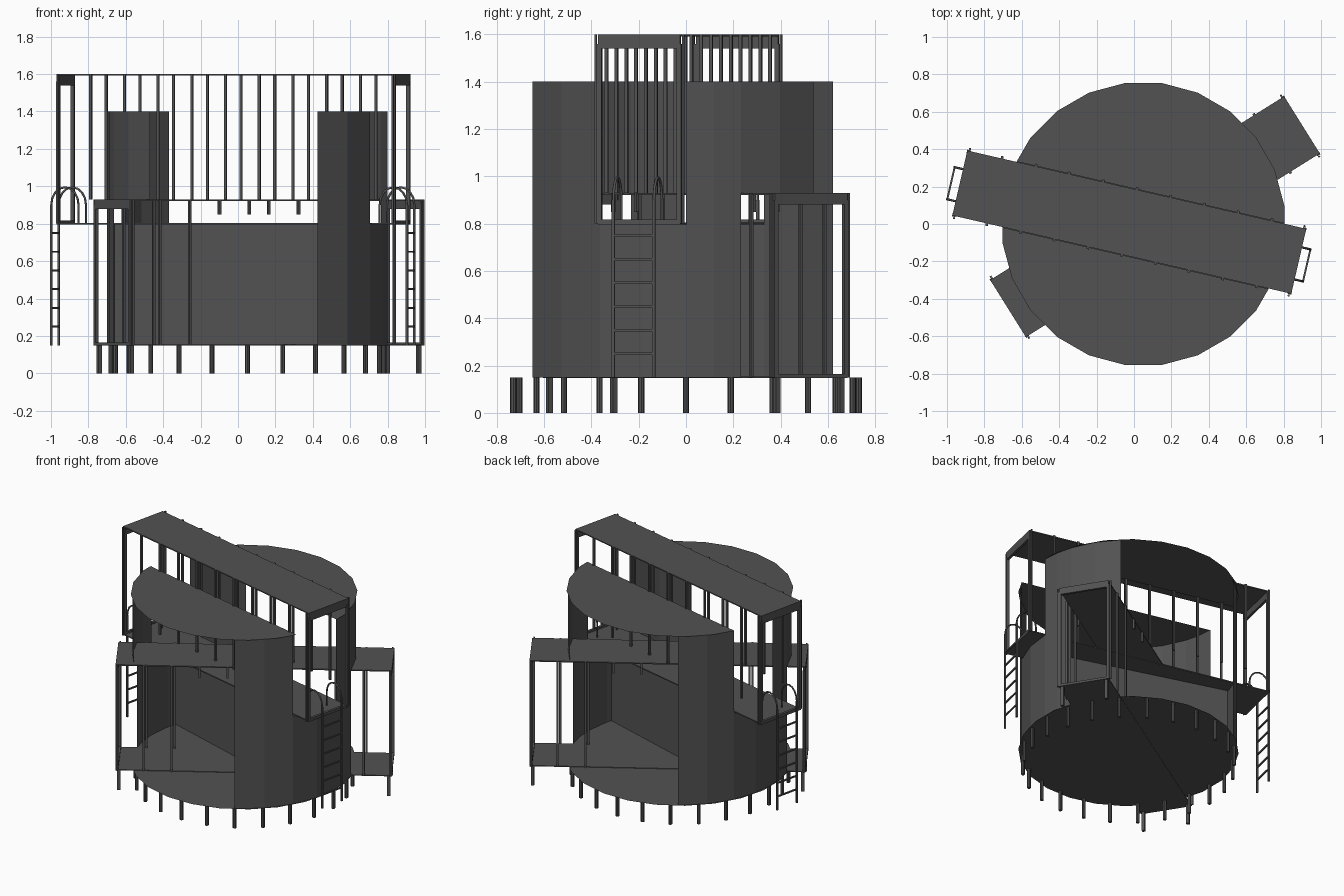
import bpy, bmesh, math
from mathutils import Matrix, Vector

if "Cube" in bpy.data.objects:
    bpy.data.objects.remove(bpy.data.objects["Cube"])

DC = Vector((0.05, 0, 0))            # drum centre
R = 0.75
FLOOR, DECK, HALL_TOP, CAP, TOP = 0.15, 0.80, 0.93, 1.40, 1.60

DARK = bpy.data.materials.new("dark_grey")
DARK.diffuse_color = (0.084, 0.084, 0.084, 1)
DARK.use_nodes = True
DARK.node_tree.nodes["Principled BSDF"].inputs["Base Color"].default_value = DARK.diffuse_color


def frame(x, y, deg):
    return Matrix.Translation((x, y, 0)) @ Matrix.Rotation(math.radians(deg), 4, 'Z')


BRIDGE = frame(-0.025, 0.01, -13)
HALL = frame(0.05, 0.0, 32)
DRUM = frame(0.05, 0.0, 0)


def link(name, data, mat):
    data.materials.append(DARK)
    ob = bpy.data.objects.new(name, data)
    ob.matrix_world = mat
    bpy.context.collection.objects.link(ob)
    return ob


def finish(name, bm, mat=Matrix()):
    me = bpy.data.meshes.new(name)
    bm.normal_update()
    bm.to_mesh(me)
    bm.free()
    return link(name, me, mat)


def add_box(bm, x0, x1, y0, y1, z0, z1):
    m = Matrix.Translation(((x0 + x1) / 2, (y0 + y1) / 2, (z0 + z1) / 2)) @ \
        Matrix.Diagonal((x1 - x0, y1 - y0, z1 - z0, 1))
    bmesh.ops.create_cube(bm, size=1, matrix=m)


def boxes(name, mat, items):
    bm = bmesh.new()
    for it in items:
        add_box(bm, *it)
    return finish(name, bm, mat)


def post(x, y, z0, z1, w=0.014):
    return (x - w / 2, x + w / 2, y - w / 2, y + w / 2, z0, z1)


# ---- drum floor and stilts
def disc():
    bm = bmesh.new()
    bmesh.ops.create_circle(bm, cap_ends=True, segments=24, radius=0.76,
                            matrix=Matrix.Rotation(math.radians(7.5), 4, 'Z'))
    return bm


bm = disc()
bmesh.ops.translate(bm, verts=bm.verts, vec=(0, 0, FLOOR))
finish("drum_floor", bm, DRUM)

bm = bmesh.new()
for i in range(24):
    a = math.radians(15 * i)
    bmesh.ops.create_cone(bm, cap_ends=True, segments=8, radius1=0.013, radius2=0.013, depth=FLOOR,
                          matrix=Matrix.Translation((0.73 * math.cos(a), 0.73 * math.sin(a), FLOOR / 2)))
finish("drum_stilts", bm, DRUM)

# ---- drum wall with notches for bridge and hallway, open at front and back
wall = [(-60, -29, FLOOR, CAP), (-29, 0, FLOOR, DECK), (0, 18, FLOOR, CAP),
        (18, 46, HALL_TOP, CAP),
        (124, 154, FLOOR, CAP), (154, 181, FLOOR, DECK), (181, 198, FLOOR, CAP),
        (198, 226, HALL_TOP, CAP)]
bm = bmesh.new()
for a0, a1, z0, z1 in wall:
    n = math.ceil((a1 - a0) / 16)
    for k in range(n):
        t = [math.radians(a0 + (a1 - a0) * (k + j) / n) for j in (0, 1)]
        p = [(R * math.cos(a), R * math.sin(a)) for a in t]
        bm.faces.new([bm.verts.new((*p[0], z0)), bm.verts.new((*p[1], z0)),
                      bm.verts.new((*p[1], z1)), bm.verts.new((*p[0], z1))])
bmesh.ops.remove_doubles(bm, verts=bm.verts, dist=1e-4)
finish("drum_wall", bm, DRUM)

# ---- two roof caps, either side of the bridge
n = BRIDGE.to_3x3() @ Vector((0, 1, 0))
for name, s in (("front_roof_cap", -1), ("back_roof_cap", 1)):
    bm = disc()
    co = BRIDGE.translation - DC + n * 0.18 * s
    bmesh.ops.bisect_plane(bm, geom=bm.verts[:] + bm.edges[:] + bm.faces[:],
                           plane_co=co, plane_no=n * -s, clear_outer=True)
    bmesh.ops.translate(bm, verts=bm.verts, vec=(0, 0, CAP))
    finish(name, bm, DRUM)

# ---- partition under the bridge
boxes("partition_wall", frame(0.05, 0, -17), [(-0.742, 0.742, -0.003, 0.003, FLOOR + 0.004, DECK)])

# ---- bridge: deck, roof, end frames, side posts
L, W = 0.93, 0.178
boxes("bridge_deck", BRIDGE, [(-L, L, -W, W, DECK - 0.004, DECK + 0.004)])
boxes("bridge_roof", BRIDGE, [(-L, L, -W, W, TOP - 0.008, TOP)])
items = []
for s in (-1, 1):
    xa, xb = sorted((s * L, s * (L - 0.018)))
    items += [(xa, xb, -W, W, 1.54, TOP), (xa, xb, -W, W, DECK, DECK + 0.018)]
    items += [post(s * (L - 0.009), t * (W - 0.005), DECK, 1.56, 0.02) for t in (-1, 1)]
    items += [post(s * (L - 0.012), t * (W + 0.012), DECK, TOP, 0.01) for t in (-1, 1)]
boxes("bridge_end_frames", BRIDGE, items)
boxes("bridge_side_posts", BRIDGE,
      [post(-0.74 + 0.185 * i, t * (W + 0.006), HALL_TOP, TOP) for i in range(9) for t in (-1, 1)])

# ---- ladders with hooped handrails
for name, s in (("left_ladder", -1), ("right_ladder", 1)):
    mat = BRIDGE @ Matrix.Translation((0, -0.012, 0))
    xl, hw = s * (L + 0.046), 0.088
    items = [post(xl, t * hw, FLOOR, DECK + 0.1, 0.012) for t in (-1, 1)]
    items += [(xl - 0.005, xl + 0.005, -hw, hw, z - 0.005, z + 0.005)
              for z in [0.25 + 0.1 * i for i in range(6)]]
    boxes(name, mat, items)
    cu = bpy.data.curves.new(name + "_hoops", 'CURVE')
    cu.dimensions = '3D'
    cu.bevel_depth = 0.006
    cu.bevel_resolution = 1
    for t in (-1, 1):
        r = 0.075
        pts = [(xl - s * (r - r * math.cos(a)), t * hw, 0.90 + 0.095 * math.sin(a), 1)
               for a in [math.pi * k / 8 for k in range(9)]]
        pts.append((xl - s * 2 * r, t * hw, DECK, 1))
        sp = cu.splines.new('POLY')
        sp.points.add(len(pts) - 1)
        for q, p in zip(sp.points, pts):
            q.co = p
    link(name + "_hoops", cu, mat)

# ---- hallway crossing the drum: floor, roof, end frames, legs, posts
A, B, H = -0.853, 1.0, 0.18
boxes("hallway_floor", HALL, [(A, B, -H, H, FLOOR - 0.002, FLOOR + 0.004)])
boxes("hallway_roof", HALL, [(A, B, -H, H, HALL_TOP - 0.008, HALL_TOP)])
items, legs, posts = [], [], []
for e, s in ((A, 1), (B, -1)):
    xa, xb = sorted((e, e + s * 0.018))
    items += [(xa, xb, -H, H, 0.88, HALL_TOP), (xa, xb, -H, H, FLOOR, FLOOR + 0.015)]
    for t in (-1, 1):
        items.append(post(e + s * 0.009, t * (H - 0.005), FLOOR, 0.9, 0.02))
        items.append(post(e + s * 0.012, t * (H + 0.012), FLOOR, HALL_TOP, 0.01))
        legs.append(post(e + s * 0.02, t * (H - 0.02), 0, FLOOR, 0.022))
        # full posts outside the drum, short hanging stubs inside it
        for i in (1, 2):
            posts.append(post(e + s * 0.188 * i, t * (H + 0.002), FLOOR, HALL_TOP))
    for i in (3, 4):
        posts.append(post(e + s * 0.188 * i, -s * (H + 0.002), 0.85, HALL_TOP))
boxes("hallway_end_frames", HALL, items)
boxes("hallway_legs", HALL, legs)
boxes("hallway_posts", HALL, posts)
